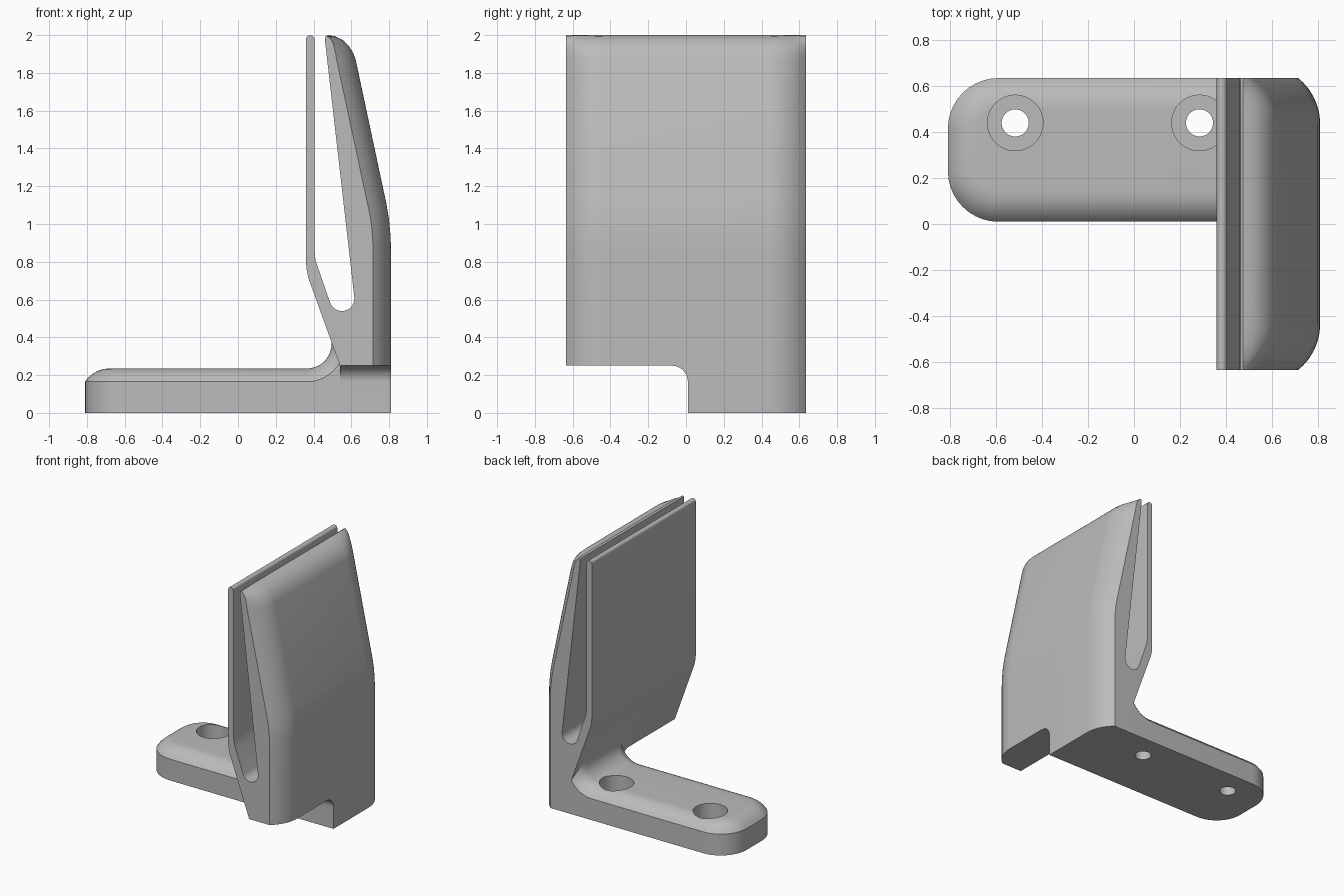
import bpy, bmesh
from math import cos, sin, radians, sqrt

cube = bpy.data.objects.get("Cube")
if cube:
    bpy.data.objects.remove(cube, do_unlink=True)

grey = bpy.data.materials.new("light_grey")
grey.use_nodes = True
COLOUR = (0.5, 0.5, 0.5, 1)
grey.diffuse_color = COLOUR
grey.node_tree.nodes["Principled BSDF"].inputs["Base Color"].default_value = COLOUR

Y0, Y1 = 0.01, 0.635   # depth range of the foot
TOP = 0.235            # height of the foot


def arc(cx, cy, r, a0, a1, n=10):
    angles = [radians(a0 + (a1 - a0) * i / n) for i in range(n + 1)]
    return [(cx + r * cos(a), cy + r * sin(a)) for a in angles]


def drop(s, width, depth):
    """Drop of a rounded edge at distance s in from the border."""
    if s >= width:
        return 0
    r = (width ** 2 + depth ** 2) / (2 * depth)
    return r - sqrt(r * r - (width - s) ** 2)


def loft(name, rings):
    """Closed solid through matching rings of 3D points."""
    bm = bmesh.new()
    rows = [[bm.verts.new(p) for p in ring] for ring in rings]
    n = len(rows[0])
    for a, b in zip(rows, rows[1:]):
        for i in range(n):
            j = (i + 1) % n
            bm.faces.new((a[i], a[j], b[j], b[i]))
    bm.faces.new(rows[0])
    bm.faces.new(rows[-1])
    bmesh.ops.remove_doubles(bm, verts=bm.verts, dist=1e-5)
    bmesh.ops.recalc_face_normals(bm, faces=bm.faces)
    mesh = bpy.data.meshes.new(name)
    bm.to_mesh(mesh)
    bm.free()
    ob = bpy.data.objects.new(name, mesh)
    bpy.context.collection.objects.link(ob)
    mesh.materials.append(grey)
    return ob


def finish(ob, cutters=()):
    """Cut the holes, then smooth the rounded faces."""
    bpy.ops.object.select_all(action='DESELECT')
    bpy.context.view_layer.objects.active = ob
    ob.select_set(True)
    for c in cutters:
        mod = ob.modifiers.new("hole", 'BOOLEAN')
        mod.operation, mod.solver, mod.object = 'DIFFERENCE', 'EXACT', c
        bpy.ops.object.modifier_apply(modifier=mod.name)
    bpy.ops.object.shade_smooth_by_angle(angle=radians(25))


# Foot: rounded plan, stacked upwards with a rounded top border
def foot_ring(s, z):
    r = 0.22 - s
    xc, end = -0.81 + 0.22, 0.56
    plan = [(end, Y1 - s)] + arc(xc, Y1 - 0.22, r, 90, 180)
    plan += arc(xc, Y0 + 0.22, r, 180, 270) + [(end, Y0 + s)]
    return [(x, y, z) for x, y in plan]


W, H = 0.13, 0.07
steps = [W * i / 8 for i in range(9)]
foot = loft("foot", [foot_ring(0, 0)] + [foot_ring(s, TOP - drop(s, W, H)) for s in steps])


# Web: concave blend between the foot and the clamp
def web_ring(y):
    d = drop(min(y - Y0, Y1 - y), W, H)
    curve = arc(0.365, 0.365, 0.13 + d, -90, 20, 12)
    return [(x, y, z) for x, z in curve + [(0.62, 0.45), (0.62, 0.05), (0.365, 0.05)]]


web = loft("web", [web_ring(y) for y in [Y0 + s for s in steps] + [Y1 - s for s in reversed(steps)]])

# Clamp: thin leaf, slot and thick leaf, with rounded outer borders
inner = [(0.46, 1.975), (0.616, 0.61)] + arc(0.55, 0.605, 0.066, 0, -160)
inner += [(0.425, 0.765), (0.41, 0.81), (0.405, 0.86)]
inner += arc(0.3825, 1.978, 0.0225, 0, 180, 6)
inner += [(0.36, 0.8), (0.363, 0.76), (0.372, 0.716), (0.54, 0.25)]
outer = [(0.81, 0.85), (0.808, 0.93), (0.8, 1.02), (0.785, 1.11), (0.623, 1.87),
         (0.61, 1.905), (0.585, 1.945), (0.55, 1.977), (0.51, 1.995), (0.475, 2.0), (0.463, 1.992)]
border = [(0.715, 0.85), (0.713, 0.92), (0.706, 1.0), (0.694, 1.07), (0.522, 1.87),
          (0.517, 1.9), (0.511, 1.93), (0.504, 1.955), (0.494, 1.975), (0.475, 1.995), (0.463, 1.992)]
BW, BD = 0.2, 0.095


def clamp_ring(y, base):
    t = drop(Y1 - abs(y), BW, BD) / BD
    skin = [(a + (c - a) * t, b + (d - b) * t) for (a, b), (c, d) in zip(outer, border)]
    pts = inner + [(0.54, base), (0.81 - BD * t, base)] + skin
    return [(x, y, z) for x, z in pts]


rounds = [BW * i / 10 for i in range(11)]
sections = [(s - Y1, 0.25) for s in rounds]
sections += [(y, z) for y, z in arc(Y0 - 0.085, 0.165, 0.085, 90, 0, 8)]
sections += [(Y0, 0)] + [(Y1 - s, 0) for s in reversed(rounds)]
clamp = loft("clamp", [clamp_ring(y, z) for y, z in sections])

# Counterbored screw holes
cutters = []
for x in (-0.517, 0.285):
    rings = [[(px, py, z) for px, py in arc(x, 0.44, r, 0, 352.5, 47)]
             for r, z in ((0.059, -0.1), (0.059, 0.08), (0.121, 0.08), (0.121, 0.6))]
    c = loft("hole_cutter", rings)
    c.hide_render = True
    c.hide_set(True)
    cutters.append(c)

finish(foot, cutters)
finish(web, cutters[1:])
finish(clamp)
for c in cutters:
    bpy.data.objects.remove(c, do_unlink=True)
